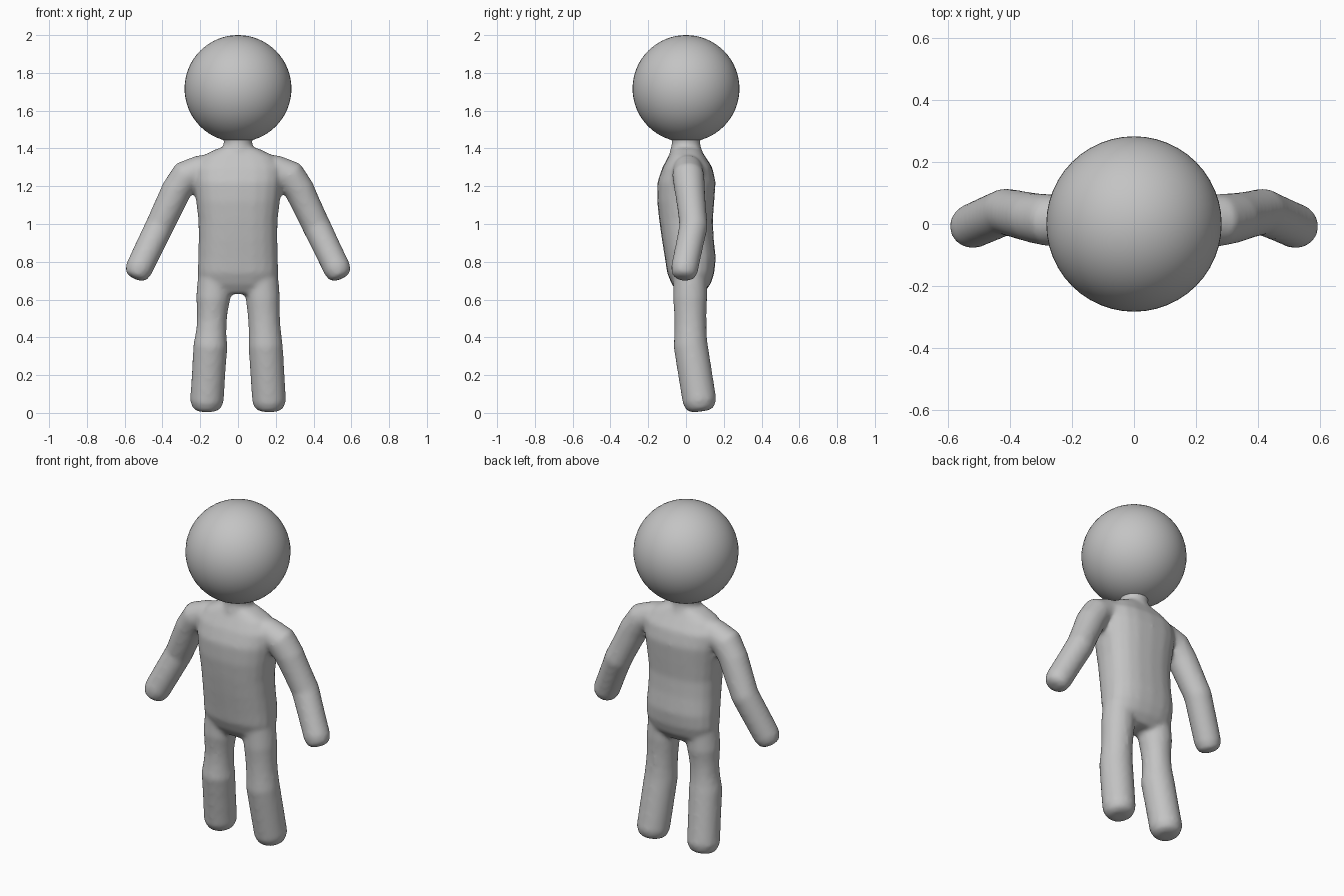
import bpy, bmesh, math
from mathutils import Vector

if "Cube" in bpy.data.objects:
    bpy.data.objects.remove(bpy.data.objects["Cube"])

SIDES = 20

grey = bpy.data.materials.new("plain grey")
grey.diffuse_color = (0.55, 0.55, 0.55, 1)
grey.use_nodes = True
grey.node_tree.nodes["Principled BSDF"].inputs["Base Color"].default_value = grey.diffuse_color


def skin_rings(bm, rings):
    """Bridge a list of vertex rings into a closed solid."""
    loops = [[bm.verts.new(p) for p in ring] for ring in rings]
    for a, b in zip(loops, loops[1:]):
        for i in range(SIDES):
            j = (i + 1) % SIDES
            bm.faces.new((a[i], a[j], b[j], b[i]))
    bm.faces.new(loops[0][::-1])
    bm.faces.new(loops[-1])


def tube(bm, path):
    """Round limb along (x, y, z, radius) points."""
    pts = [Vector(p[:3]) for p in path]
    rings = []
    for k, p in enumerate(pts):
        t = pts[min(k + 1, len(pts) - 1)] - pts[max(k - 1, 0)]
        q = t.to_track_quat('Z', 'Y')
        r = path[k][3]
        rings.append([p + q @ Vector((r * math.cos(a), r * math.sin(a), 0))
                      for a in (2 * math.pi * i / SIDES for i in range(SIDES))])
    skin_rings(bm, rings)


def torso(bm, sections):
    """Loft of rounded-box sections: (z, half width, front y, back y)."""
    rings = []
    for z, hx, y0, y1 in sections:
        ring = []
        for i in range(SIDES):
            a = 2 * math.pi * i / SIDES
            c, s = math.cos(a), math.sin(a)
            x = hx * math.copysign(abs(c) ** 0.8, c)
            y = (y0 + y1) / 2 + (y1 - y0) / 2 * math.copysign(abs(s) ** 0.8, s)
            ring.append(Vector((x, y, z)))
        rings.append(ring)
    skin_rings(bm, rings)


bm = bmesh.new()

# Torso, from crotch to shoulders
torso(bm, [
    (0.63, 0.13, -0.04, 0.09), (0.68, 0.195, -0.075, 0.13),
    (0.74, 0.213, -0.10, 0.15), (0.82, 0.212, -0.112, 0.158),
    (0.92, 0.209, -0.128, 0.147), (1.02, 0.210, -0.142, 0.142),
    (1.12, 0.222, -0.153, 0.150), (1.22, 0.235, -0.152, 0.157),
    (1.30, 0.235, -0.125, 0.140), (1.36, 0.19, -0.092, 0.10),
    (1.40, 0.11, -0.07, 0.075),
])

# Neck
tube(bm, [(0, 0, 1.34, 0.09), (0, 0, 1.39, 0.085), (0, 0, 1.43, 0.074), (0, 0, 1.50, 0.09)])

for s in (-1, 1):
    # Arm: shoulder, elbow, rounded hand
    tube(bm, [(s * 0.10, 0.01, 1.30, 0.075), (s * 0.20, 0.01, 1.285, 0.08),
              (s * 0.275, 0.012, 1.255, 0.085), (s * 0.325, 0.02, 1.18, 0.081),
              (s * 0.415, 0.04, 0.99, 0.076), (s * 0.525, -0.008, 0.762, 0.073),
              (s * 0.541, -0.012, 0.727, 0.062), (s * 0.548, -0.014, 0.712, 0.035)])
    # Leg: hip, knee, rounded foot
    tube(bm, [(s * 0.122, 0.022, 0.76, 0.088), (s * 0.132, 0.022, 0.60, 0.091),
              (s * 0.146, 0.024, 0.36, 0.091), (s * 0.165, 0.072, 0.06, 0.090),
              (s * 0.166, 0.077, 0.022, 0.074), (s * 0.166, 0.079, 0.008, 0.045)])

bmesh.ops.recalc_face_normals(bm, faces=bm.faces)
mesh = bpy.data.meshes.new("body")
bm.to_mesh(mesh)
bm.free()
mesh.materials.append(grey)
body = bpy.data.objects.new("body", mesh)
bpy.context.collection.objects.link(body)

# Fuse the limbs into one soft skin
fuse = body.modifiers.new("fuse", 'REMESH')
fuse.mode = 'VOXEL'
fuse.voxel_size = 0.012
fuse.use_smooth_shade = True
soften = body.modifiers.new("soften", 'SMOOTH')
soften.factor = 0.5
soften.iterations = 10

# Head
bpy.ops.mesh.primitive_uv_sphere_add(segments=48, ring_count=32, radius=0.283, location=(0, 0, 1.717))
head = bpy.context.object
head.name = "head"
head.data.materials.append(grey)
bpy.ops.object.shade_smooth()
